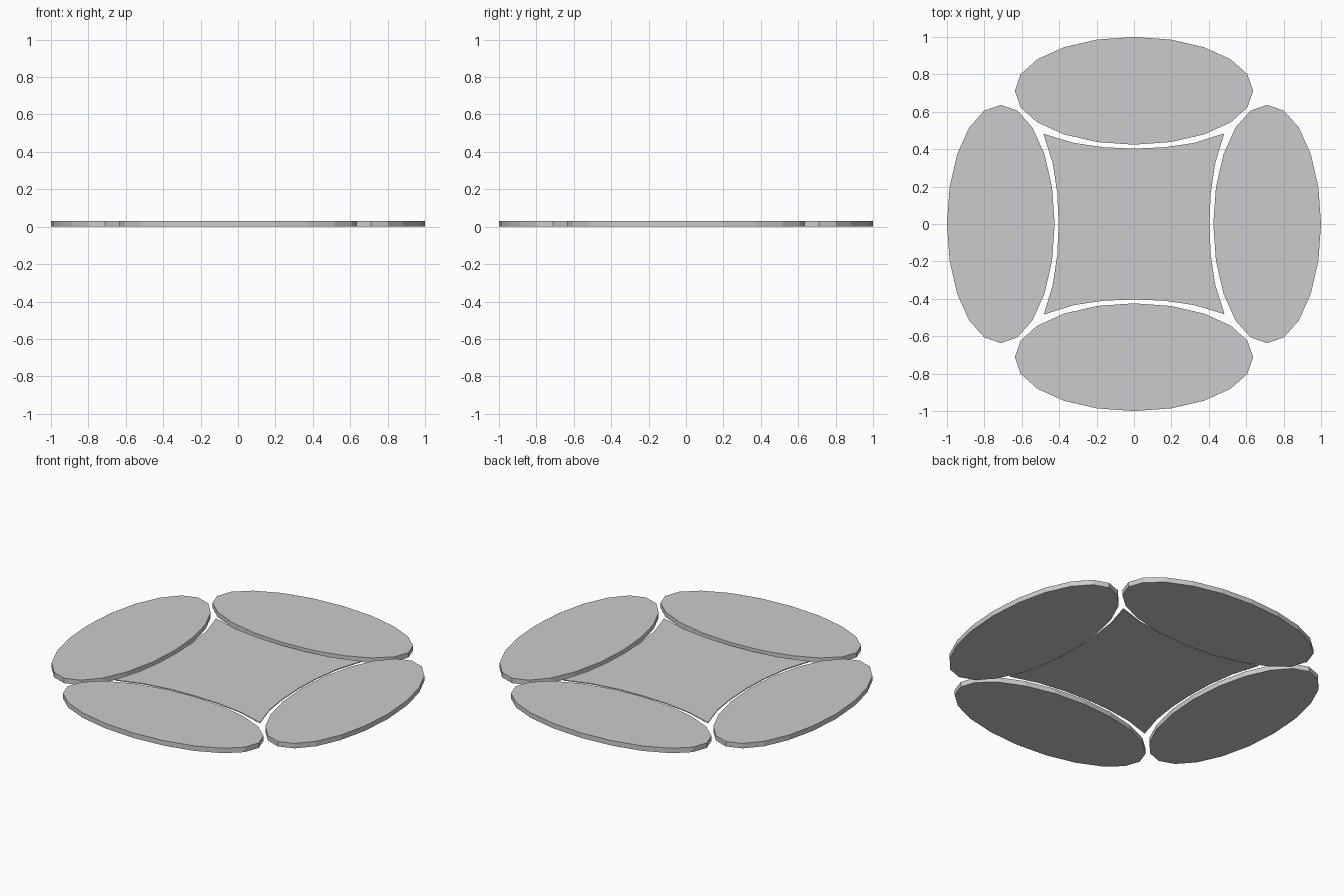
import bpy, bmesh
from math import sin, cos, pi

if "Cube" in bpy.data.objects:
    bpy.data.objects.remove(bpy.data.objects["Cube"])


def slab(name, pts, z0, z1):
    # extrude a flat outline into a plate
    bm = bmesh.new()
    face = bm.faces.new([bm.verts.new((x, y, z0)) for x, y in pts])
    ext = bmesh.ops.extrude_face_region(bm, geom=[face])
    for v in ext["geom"]:
        if isinstance(v, bmesh.types.BMVert):
            v.co.z = z1
    bmesh.ops.recalc_face_normals(bm, faces=bm.faces)
    me = bpy.data.meshes.new(name)
    bm.to_mesh(me)
    bm.free()
    ob = bpy.data.objects.new(name, me)
    bpy.context.collection.objects.link(ob)
    return ob


def turn(p, k):
    # rotate a point by k quarter turns
    for _ in range(k):
        p = (-p[1], p[0])
    return p


# four 20-sided elliptical pads
pad = [(0.637 * sin(i * pi / 10), 0.712 + 0.288 * cos(i * pi / 10)) for i in range(20)]
for k, side in enumerate(("back", "left", "front", "right")):
    slab(side + "_oval_pad", [turn(p, k) for p in pad], 0, 0.03)

# thin centre panel with concave sides, following the pads
edge = [(0.482, 0.484), (0.32, 0.433), (0.16, 0.41), (0, 0.403), (-0.16, 0.41), (-0.32, 0.433)]
slab("centre_panel", [turn(p, k) for k in range(4) for p in edge], 0.019, 0.024)
